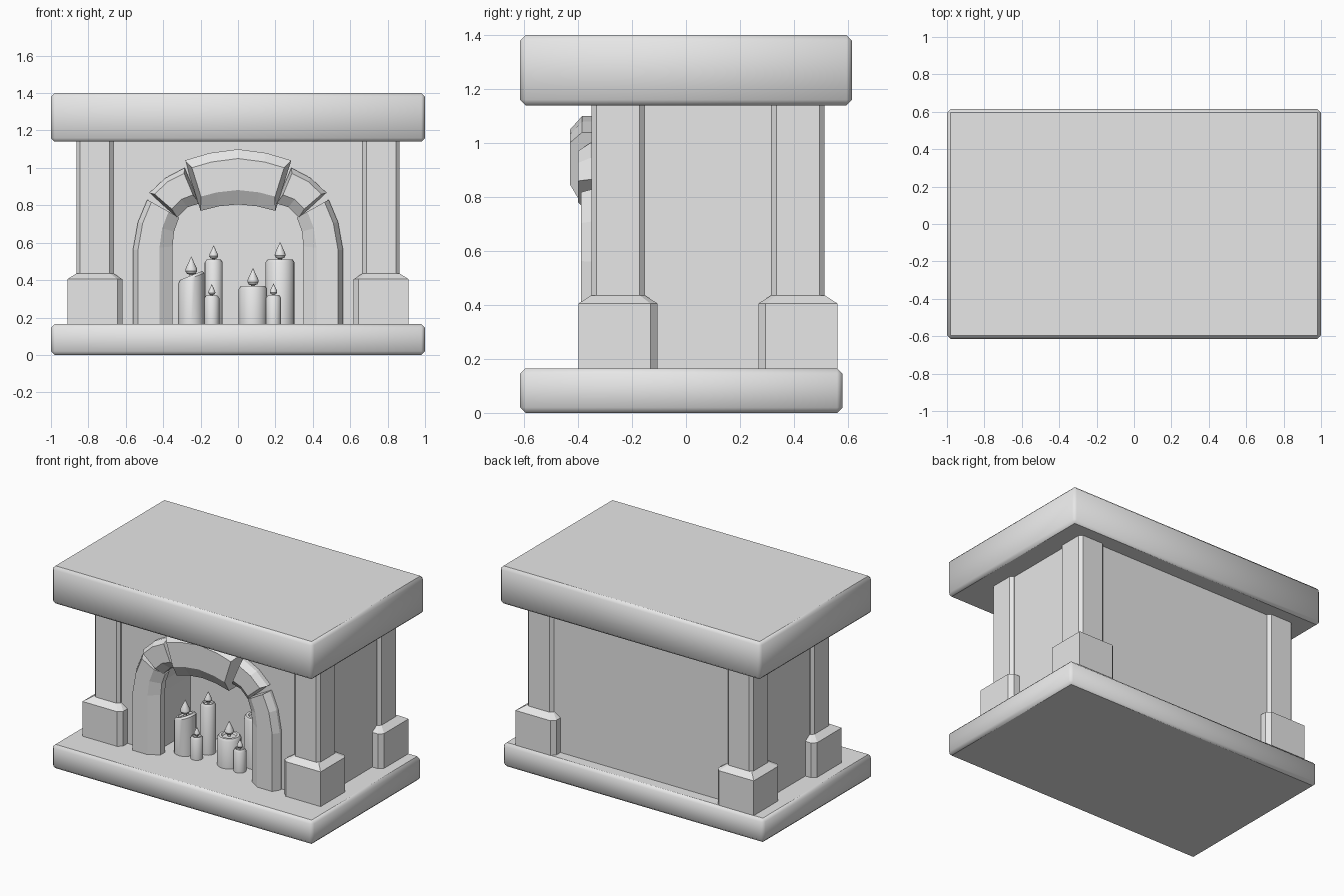
import bpy, bmesh
from math import sin, cos, pi
from mathutils import Vector

if "Cube" in bpy.data.objects:
    bpy.data.objects.remove(bpy.data.objects["Cube"])

stone = bpy.data.materials.new("stone_grey")
stone.use_nodes = True
GREY = (0.8, 0.8, 0.8, 1)
stone.diffuse_color = GREY
stone.node_tree.nodes["Principled BSDF"].inputs["Base Color"].default_value = GREY

FLOOR, CEILING = 0.165, 1.14


def finish(name, bm):
    bmesh.ops.recalc_face_normals(bm, faces=bm.faces)
    mesh = bpy.data.meshes.new(name)
    bm.to_mesh(mesh)
    bm.free()
    mesh.materials.append(stone)
    obj = bpy.data.objects.new(name, mesh)
    bpy.context.collection.objects.link(obj)
    return obj


def box(bm, lo, hi):
    verts = bmesh.ops.create_cube(bm, size=1)["verts"]
    for v in verts:
        v.co = Vector([a + (b - a) * (c + 0.5) for a, b, c in zip(lo, hi, v.co)])


def loft(bm, rings):
    """Skin closed rings of equal length and cap both ends."""
    rows = [[bm.verts.new(p) for p in ring] for ring in rings]
    n = len(rows[0])
    for a, b in zip(rows, rows[1:]):
        for i in range(n):
            bm.faces.new((a[i], a[(i + 1) % n], b[(i + 1) % n], b[i]))
    bm.faces.new(rows[0][::-1])
    bm.faces.new(rows[-1])


# Bevelled slabs: softly shaded rims with flat top and bottom
def slab(name, y0, y1, z0, z1):
    bm = bmesh.new()
    box(bm, (-1, y0, z0), (1, y1, z1))
    bmesh.ops.bevel(bm, geom=bm.edges[:], offset=0.02, segments=1, affect='EDGES')
    bm.normal_update()
    for f in bm.faces:
        f.smooth = abs(f.normal.z) < 0.99
    finish(name, bm)


slab("hearth_slab", -0.615, 0.58, 0, FLOOR)
slab("mantel_slab", -0.615, 0.615, CEILING, 1.4)

# Body: solid rear block and a front wall with an arched opening
bm = bmesh.new()
box(bm, (-0.84, 0.05, FLOOR), (0.84, 0.49, CEILING))
finish("rear_wall", bm)

arc = [(0.4 * cos(pi * i / 12), 0.55 + 0.33 * sin(pi * i / 12)) for i in range(13)]
outline = [(0.84, FLOOR), (0.84, CEILING), (-0.84, CEILING), (-0.84, FLOOR), (-0.4, FLOOR)]
outline += arc[::-1] + [(0.4, FLOOR)]
bm = bmesh.new()
loft(bm, [[(x, y, z) for x, z in outline] for y in (-0.325, 0.05)])
finish("front_wall", bm)


# Corner columns with wider footings
def octagon(cx, cy, half, cut, z):
    pts = []
    for sx, sy in ((1, 1), (-1, 1), (-1, -1), (1, -1)):
        pair = [(sx * half, sy * (half - cut)), (sx * (half - cut), sy * half)]
        pts += pair if sx == sy else pair[::-1]
    return [(cx + x, cy + y, z) for x, y in pts]


def footing_ring(cx, cy, half, z, cut=0.027):
    """Square whose outward corner is sharp and whose two side corners are cut."""
    sx, sy = (1 if cx > 0 else -1), (1 if cy > 0.1 else -1)
    local = [(half, half), (cut - half, half), (-half, half - cut),
             (-half, -half), (half - cut, -half), (half, cut - half)]
    return [(cx + sx * x, cy + sy * y, z) for x, y in local]


for side, cx in (("left", 0.765), ("right", -0.765)):
    for end, cy in (("front", -0.252), ("back", 0.415)):
        bm = bmesh.new()
        loft(bm, [octagon(cx, cy, 0.099, 0.02, z) for z in (FLOOR, CEILING)])
        finish(f"column_{end}_{side}", bm)
        bm = bmesh.new()
        loft(bm, [footing_ring(cx, cy, 0.147, FLOOR), footing_ring(cx, cy, 0.147, 0.405),
                  footing_ring(cx, cy, 0.1, 0.435, 0.018)])
        finish(f"footing_{end}_{side}", bm)


# Arch stones: chamfered section swept between outer and inner outlines
def arch_stone(name, outer, inner, front, outer_cut, inner_cut, taper=0.0):
    back, depth = -0.3, 0.045
    rings = []
    for o, i in zip(outer, inner):
        o, i = Vector(o), Vector(i)
        a, b = o.lerp(i, outer_cut), i.lerp(o, inner_cut)
        section = ((o, back), (o, front + depth), (a, front),
                   (b, front), (i, front + depth), (i, back))
        rings.append([Vector((p.x, y, p.y)) for p, y in section])
    # pull the front face in at both ends
    for end, near in ((0, 1), (-1, -2)):
        for k in (2, 3):
            step = rings[near][k] - rings[end][k]
            rings[end][k] += step.normalized() * taper
    bm = bmesh.new()
    loft(bm, rings)
    finish(name, bm)


for side, s in (("left", 1), ("right", -1)):
    def flip(pts):
        return [(s * x, z) for x, z in pts]
    arch_stone(f"arch_leg_{side}",
               flip([(0.562, FLOOR), (0.562, 0.56), (0.535, 0.71), (0.485, 0.83)]),
               flip([(0.35, FLOOR), (0.35, 0.58), (0.342, 0.66), (0.315, 0.735)]),
               -0.39, 0.13, 0.33)
    arch_stone(f"arch_shoulder_{side}",
               flip([(0.475, 0.865), (0.39, 0.945), (0.285, 1.0)]),
               flip([(0.325, 0.735), (0.27, 0.79), (0.205, 0.81)]),
               -0.4, 0.12, 0.27, 0.015)

crown = [(-0.285, 1.04), (-0.15, 1.08), (0, 1.1), (0.15, 1.08), (0.285, 1.04)]
soffit = [(-0.2, 0.77), (-0.1, 0.795), (0, 0.805), (0.1, 0.795), (0.2, 0.77)]
arch_stone("arch_keystone", crown, soffit, -0.43, 0.17, 0.26, 0.025)


# Candles with teardrop flames
def lathe(name, cx, cy, profile, slope=0.0, sides=20):
    bm = bmesh.new()
    rings = []
    for r, z in profile:
        ring = []
        for k in range(sides):
            x, y = r * cos(2 * pi * k / sides), r * sin(2 * pi * k / sides)
            tilt = slope * x if z > FLOOR else 0
            ring.append((cx + x, cy + y, z + tilt))
        rings.append(ring)
    loft(bm, rings)
    obj = finish(name, bm)
    bpy.ops.object.select_all(action='DESELECT')
    obj.select_set(True)
    bpy.context.view_layer.objects.active = obj
    bpy.ops.object.shade_smooth_by_angle(angle=0.6)


TEARDROP = [(0.1, -0.1), (0.1, 0.04), (0.24, 0.1), (0.32, 0.24), (0.29, 0.4),
            (0.17, 0.65), (0.07, 0.87), (0.01, 1)]
# x, y, radius, top, flame height, top slope
candles = [(-0.25, -0.22, 0.07, 0.425, 0.1, 0.4),
           (-0.13, -0.14, 0.048, 0.51, 0.075, 0),
           (-0.14, -0.25, 0.04, 0.318, 0.06, 0),
           (0.08, -0.21, 0.076, 0.368, 0.095, 0),
           (0.225, -0.12, 0.077, 0.51, 0.092, 0),
           (0.19, -0.25, 0.04, 0.32, 0.062, 0)]
for n, (x, y, r, top, h, slope) in enumerate(candles, 1):
    lathe(f"candle_{n}", x, y, [(r, FLOOR), (r, top - 0.015), (r - 0.01, top),
                                (r * 0.65, top), (r * 0.55, top - 0.012)], slope)
    lathe(f"flame_{n}", x, y, [(a * h, top + b * h) for a, b in TEARDROP], sides=14)
